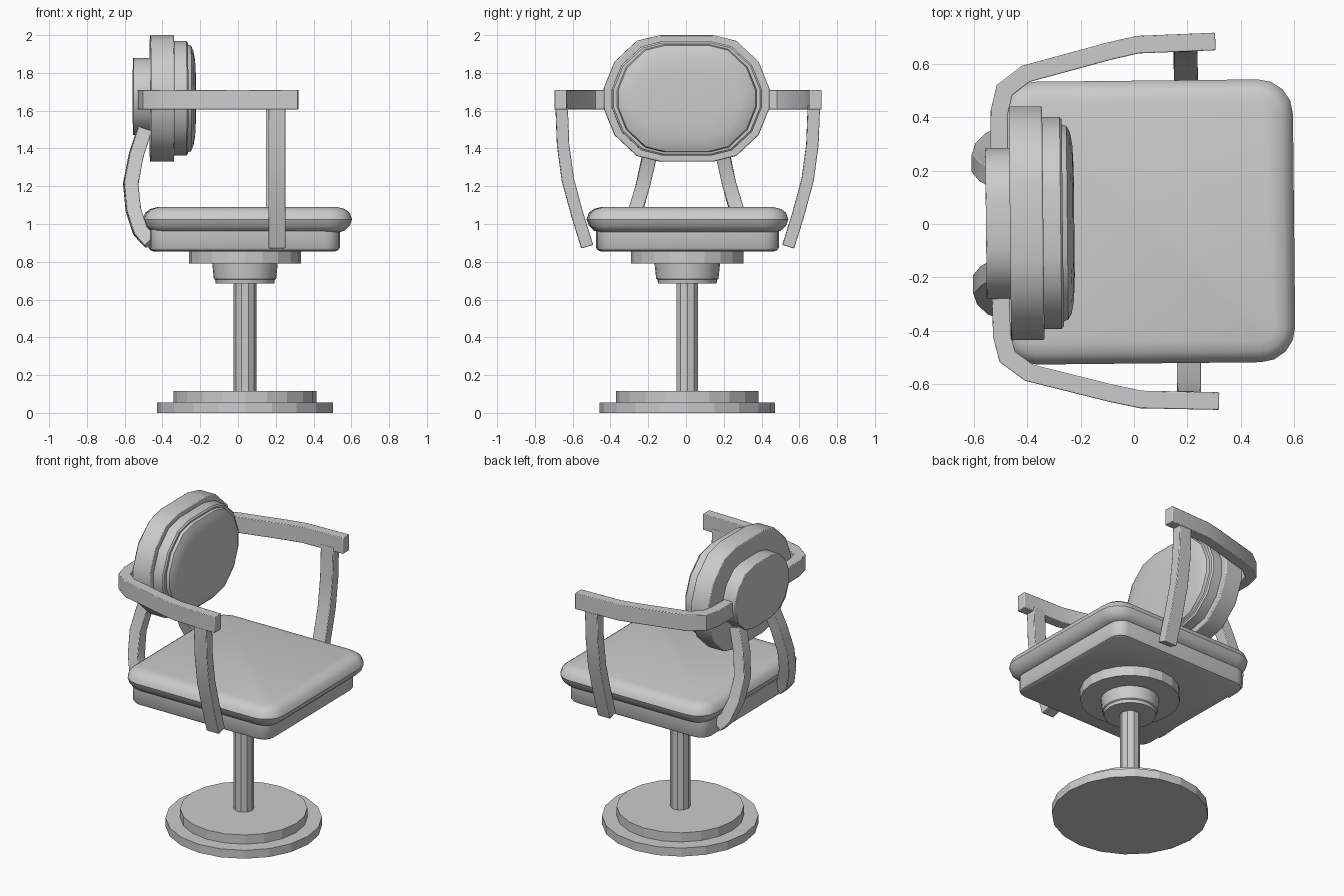
import bpy, bmesh, math
from mathutils import Vector, Matrix

if "Cube" in bpy.data.objects:
    bpy.data.objects.remove(bpy.data.objects["Cube"])

# The upper chair sits very slightly turned and offset on its pedestal
SWIVEL = Matrix.Translation((0, 0.007, 0)) @ Matrix.Rotation(math.radians(0.6), 4, 'Z')


def loft(name, rings, smooth=True, swivel=True, bevel=0.0):
    """Skin a list of equal-length closed rings and cap both ends."""
    bm = bmesh.new()
    vs = [[bm.verts.new(p) for p in r] for r in rings]
    n = len(vs[0])
    for a, b in zip(vs, vs[1:]):
        for i in range(n):
            bm.faces.new((a[i], a[(i + 1) % n], b[(i + 1) % n], b[i]))
    bm.faces.new(vs[0])
    bm.faces.new(vs[-1])
    bmesh.ops.recalc_face_normals(bm, faces=bm.faces)
    me = bpy.data.meshes.new(name)
    bm.to_mesh(me)
    bm.free()
    if smooth:
        me.polygons.foreach_set("use_smooth", [True] * len(me.polygons))
        me.set_sharp_from_angle(angle=math.radians(35))
    ob = bpy.data.objects.new(name, me)
    bpy.context.collection.objects.link(ob)
    if swivel:
        ob.matrix_world = SWIVEL
    if bevel:
        m = ob.modifiers.new("soft_edges", 'BEVEL')
        m.width, m.segments, m.limit_method = bevel, 2, 'ANGLE'
        m.angle_limit = math.radians(50)
    return ob


def turned(name, layers, n, smooth=False):
    """Round pedestal part from (z, radius) layers."""
    rings = [[(0.037 + r * math.cos(2 * math.pi * i / n),
               0.007 + r * math.sin(2 * math.pi * i / n), z) for i in range(n)]
             for z, r in layers]
    loft(name, rings, smooth, swivel=False)


def padded(name, x0, x1, half_y, rad, layers):
    """Rounded-rectangle slab from (z, inset) layers."""
    rings = []
    for z, d in layers:
        r = max(rad - d, 0.02)
        a, b, h = x0 + d, x1 - d, half_y - d
        ring = []
        corners = ((b - r, h - r), (a + r, h - r), (a + r, r - h), (b - r, r - h))
        for q, (cx, cy) in enumerate(corners):
            for k in range(5):
                t = math.pi / 2 * (q + k / 4)
                ring.append((cx + r * math.cos(t), cy + r * math.sin(t), z))
        rings.append(ring)
    loft(name, rings)


# Quarter outline of the sixteen-sided oval backrest
QUARTER = [(1, .16), (.87, .58), (.6, .91), (.32, 1)]
OVAL = (QUARTER + [(-y, z) for y, z in reversed(QUARTER)]
        + [(-y, -z) for y, z in QUARTER] + [(y, -z) for y, z in reversed(QUARTER)])


def oval(name, layers, cz=1.665, bevel=0.0):
    """Oval slab from (x, half width, half height) layers."""
    loft(name, [[(x, a * y, cz + b * z) for y, z in OVAL] for x, a, b in layers],
         bevel=bevel)


def bar(name, path, axis, width, thick):
    """Rectangular bar along a path; width is measured along axis."""
    pts = [Vector(p) for p in path]
    rings = []
    for i, p in enumerate(pts):
        before = (p - pts[max(i - 1, 0)]).normalized()
        after = (pts[min(i + 1, len(pts) - 1)] - p).normalized()
        t = (before + after).normalized()
        u = Vector(axis)
        u = (u - t * u.dot(t)).normalized()
        v = t.cross(u)
        miter = 1 / max(t.dot(after if after.length else before), 0.7)
        u, v = u * width / 2, v * thick / 2 * miter
        rings.append([p + u + v, p - u + v, p - u - v, p + u - v])
    loft(name, rings, bevel=0.004)


# Pedestal
turned("base_lower", [(0, .465), (.055, .465)], 20)
turned("base_upper", [(.055, .378), (.115, .378)], 20)
turned("post", [(.11, .06), (.70, .06)], 10)
turned("hub", [(.685, .155), (.705, .158), (.71, .165), (.795, .174)], 24, True)
turned("mounting_disc", [(.79, .297), (.86, .297)], 20)

# Seat
padded("seat_frame", -.47, .535, .48, .08,
       [(.855, .025), (.862, .008), (.875, 0), (.97, 0)])
padded("seat_cushion", -.5, .60, .53, .13,
       [(.955, .07), (.965, .04), (.99, .013), (1.025, 0),
        (1.06, .013), (1.08, .04), (1.09, .08)])

# Backrest
oval("back_plate", [(-.555, .283, .205), (-.45, .283, .205)], 1.675, bevel=.004)
oval("back_shell", [(-.465, .438, .335), (-.34, .438, .335)], bevel=.006)
oval("back_rim", [(-.345, .397, .303), (-.275, .397, .303), (-.267, .388, .294)])
oval("back_cushion", [(-.27, .37, .286), (-.25, .363, .28),
                      (-.237, .34, .25), (-.228, .29, .20), (-.224, .2, .13)])

# Paired arms and supports
for side, s in (("left", 1), ("right", -1)):
    arm = [(-.503, .22), (-.5, .42), (-.48, .50), (-.40, .56),
           (-.09, .641), (.02, .665), (.312, .674)]
    bar(side + "_arm", [(x, s * y, 1.658) for x, y in arm], (0, 0, 1), .105, .066)

    post = [(.668, 1.63), (.66, 1.42), (.635, 1.235), (.585, 1.05), (.532, .88)]
    bar(side + "_arm_support", [(.2, s * y, z) for y, z in post], (1, 0, 0), .09, .065)

    strut = [(-.495, .17, 1.50), (-.54, .195, 1.36), (-.568, .228, 1.21),
             (-.553, .268, 1.07), (-.515, .305, .96), (-.465, .325, .905)]
    bar(side + "_back_support", [(x, s * y, z) for x, y, z in strut],
        (0, 1, 0), .075, .075)
